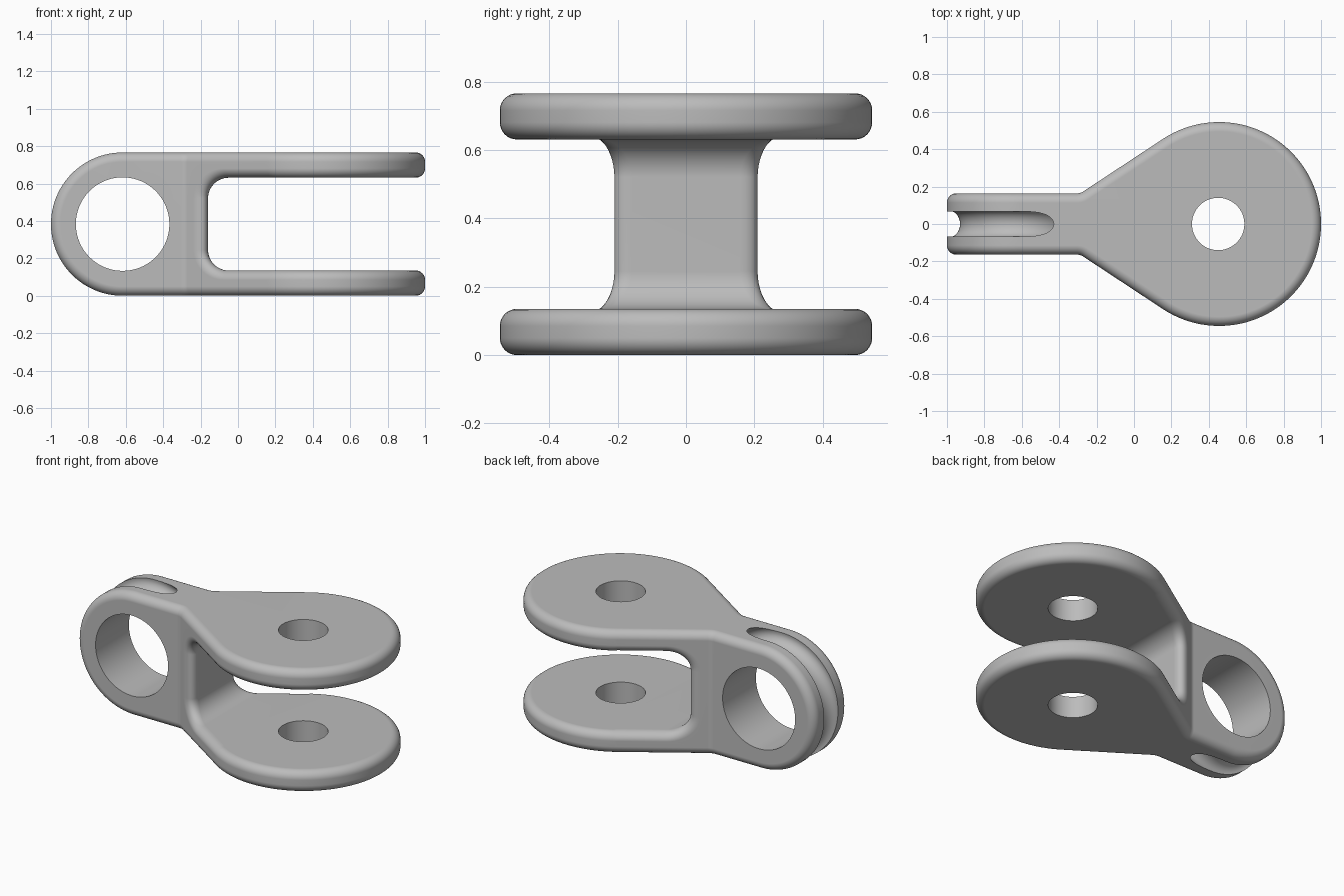
import bpy, bmesh, math
from mathutils import Vector, Matrix

if "Cube" in bpy.data.objects:
    bpy.data.objects.remove(bpy.data.objects["Cube"])

H = 0.766              # overall height
TAB_X, TAB_R = -0.617, H / 2
LUG_X, LUG_R = 0.455, 0.545
TAB_Y = 0.164          # half thickness of the tab
LUG_T, SLOT_X, SLOT_R = 0.135, -0.16, 0.11
FILLET = 0.05

steel = bpy.data.materials.new("grey metal")
steel.diffuse_color = (0.5, 0.5, 0.5, 1)
steel.use_nodes = True
steel.node_tree.nodes["Principled BSDF"].inputs["Base Color"].default_value = steel.diffuse_color


def arc(cx, cy, r, a0, a1, n):
    return [(cx + r * math.cos(math.radians(a0 + (a1 - a0) * i / n)),
             cy + r * math.sin(math.radians(a0 + (a1 - a0) * i / n))) for i in range(n + 1)]


def add_object(name, bm):
    bmesh.ops.recalc_face_normals(bm, faces=bm.faces)
    me = bpy.data.meshes.new(name)
    bm.to_mesh(me)
    bm.free()
    me.materials.append(steel)
    ob = bpy.data.objects.new(name, me)
    bpy.context.collection.objects.link(ob)
    return ob


def prism(name, pts, to3d, depth):
    """Extrude a closed 2D outline along a vector."""
    bm = bmesh.new()
    face = bm.faces.new([bm.verts.new(to3d(p)) for p in pts])
    ext = bmesh.ops.extrude_face_region(bm, geom=[face])
    bmesh.ops.translate(bm, vec=depth, verts=[g for g in ext["geom"] if isinstance(g, bmesh.types.BMVert)])
    return add_object(name, bm)


def bake(ob):
    dg = bpy.context.evaluated_depsgraph_get()
    me = bpy.data.meshes.new_from_object(ob.evaluated_get(dg))
    ob.modifiers.clear()
    ob.data = me


def boolean(ob, tool, op):
    mod = ob.modifiers.new("cut", "BOOLEAN")
    mod.operation, mod.solver, mod.object = op, "EXACT", tool
    bake(ob)
    bpy.data.objects.remove(tool)


# plan outline: round lug, tangent flanks, small blend into the straight tab
flank = 33.4
t = math.radians(flank)
tx = LUG_X - LUG_R * math.sin(t)
ty = LUG_R * math.cos(t)
corner_x = tx - (ty - TAB_Y) / math.tan(t)
blend = 0.06
bx = corner_x - blend * math.tan(t / 2)
upper = arc(LUG_X, 0, LUG_R, 0, 90 + flank, 48)
upper += arc(bx, TAB_Y + blend, blend, -90 + flank, -90, 8)
upper.append((-1.2, TAB_Y))
plan = upper + [(x, -y) for x, y in reversed(upper[1:])]
clevis = prism("clevis", plan, lambda p: (p[0], p[1], -0.2), Vector((0, 0, 1.2)))

# side outline: rounded tab end and the open slot between the lugs
side = arc(TAB_X, H / 2, TAB_R, 90, 270, 64) + [(1.2, 0), (1.2, LUG_T)]
side += arc(SLOT_X + SLOT_R, LUG_T + SLOT_R, SLOT_R, 270, 180, 12)
side += arc(SLOT_X + SLOT_R, H - LUG_T - SLOT_R, SLOT_R, 180, 90, 12)
side += [(1.2, H - LUG_T), (1.2, H)]
side_tool = prism("side_tool", side, lambda p: (p[0], -0.8, p[1]), Vector((0, 1.6, 0)))
boolean(clevis, side_tool, "INTERSECT")

# constant-radius rounding: setback of each sharp edge follows its angle
bm = bmesh.new()
bm.from_mesh(clevis.data)
bmesh.ops.remove_doubles(bm, verts=bm.verts, dist=1e-5)
bmesh.ops.dissolve_limit(bm, angle_limit=0.002, verts=bm.verts, edges=bm.edges)
weight = bm.edges.layers.float.new("bevel_weight_edge")
for e in bm.edges:
    a = e.calc_face_angle(0)
    if a > math.radians(40):
        e[weight] = min(1, FILLET * math.tan(a / 2) / 0.1)
bm.to_mesh(clevis.data)
bm.free()
bev = clevis.modifiers.new("rounding", "BEVEL")
bev.limit_method, bev.offset_type = "WEIGHT", "OFFSET"
bev.width, bev.segments = 0.1, 8
bev.use_clamp_overlap = False
bake(clevis)


def pin_tool(name, r, loc, rot):
    bm = bmesh.new()
    bmesh.ops.create_cone(bm, cap_ends=True, segments=80, radius1=r, radius2=r, depth=2,
                          matrix=Matrix.Translation(loc) @ rot)
    return add_object(name, bm)


# pin holes
across = Matrix.Rotation(math.pi / 2, 4, "X")
boolean(clevis, pin_tool("lug_hole", 0.14, (0.45, 0, H / 2), Matrix()), "DIFFERENCE")
boolean(clevis, pin_tool("tab_hole", 0.25, (TAB_X, 0, H / 2), across), "DIFFERENCE")

# ring groove around the tab
bm = bmesh.new()
section = [bm.verts.new((TAB_X + 0.37 + 0.057 * math.cos(k * math.pi / 12),
                         0.07 * math.sin(k * math.pi / 12), H / 2)) for k in range(24)]
ring = [bm.edges.new((section[k], section[k - 1])) for k in range(24)]
bmesh.ops.spin(bm, geom=section + ring, cent=(TAB_X, 0, H / 2), axis=(0, 1, 0),
               angle=2 * math.pi, steps=96, use_merge=True)
bmesh.ops.remove_doubles(bm, verts=bm.verts, dist=1e-5)
boolean(clevis, add_object("groove_tool", bm), "DIFFERENCE")

# smooth shading with crisp hole edges
bpy.context.view_layer.objects.active = clevis
clevis.select_set(True)
bpy.ops.object.shade_smooth_by_angle(angle=math.radians(30))
wn = clevis.modifiers.new("clean_shading", "WEIGHTED_NORMAL")
wn.keep_sharp = True
